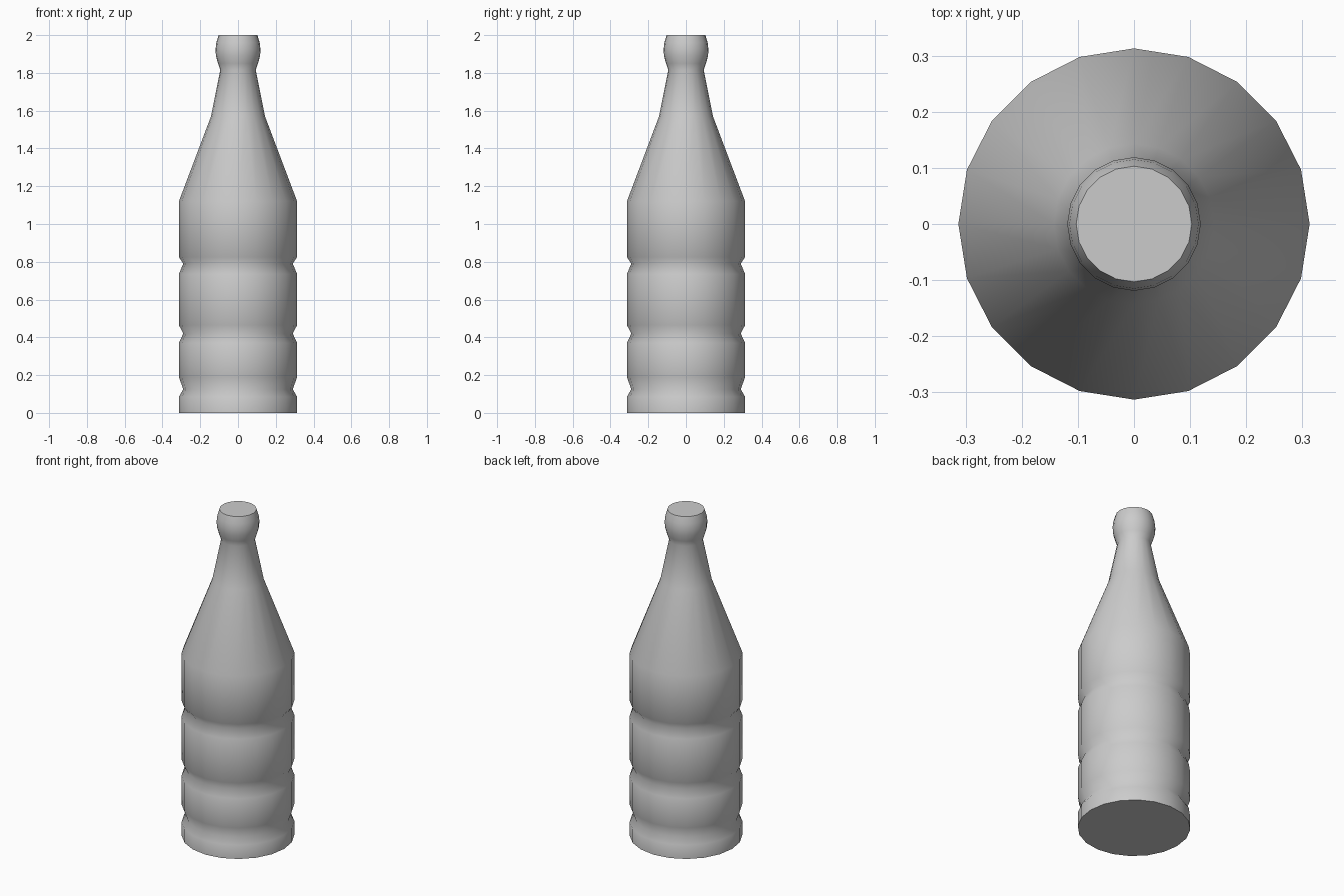
import bpy, bmesh, math

if "Cube" in bpy.data.objects:
    bpy.data.objects.remove(bpy.data.objects["Cube"])

SIDES = 20
R = 0.313        # body radius
GROOVE = 0.29    # radius at the bottom of each groove

# Body outline as (radius, height): base, three grooves, shoulder, neck, lip
profile = [(R, 0.0)]
for low, mid, high in [(0.085, 0.125, 0.19), (0.37, 0.42, 0.465), (0.735, 0.79, 0.825)]:
    profile += [(R, low), (GROOVE, mid), (R, high)]
profile += [(R, 1.12), (0.143, 1.57), (0.094, 1.815)]
profile += [(0.106, 1.85), (0.117, 1.89), (0.119, 1.925), (0.115, 1.96), (0.103, 2.0)]

# Spin the outline into rings and join them
bm = bmesh.new()
rings = []
for r, z in profile:
    rings.append([bm.verts.new((r * math.cos(2 * math.pi * i / SIDES),
                                r * math.sin(2 * math.pi * i / SIDES), z))
                  for i in range(SIDES)])
for a, b in zip(rings, rings[1:]):
    for i in range(SIDES):
        j = (i + 1) % SIDES
        bm.faces.new((a[i], a[j], b[j], b[i]))

# Flat bottom and flat top
bm.faces.new(rings[0][::-1])
bm.faces.new(rings[-1])

mesh = bpy.data.meshes.new("bottle")
bm.to_mesh(mesh)
bm.free()
bottle = bpy.data.objects.new("bottle", mesh)
bpy.context.collection.objects.link(bottle)

# Smooth walls, sharp rims
bpy.context.view_layer.objects.active = bottle
bottle.select_set(True)
bpy.ops.object.shade_smooth_by_angle(angle=math.radians(65))
